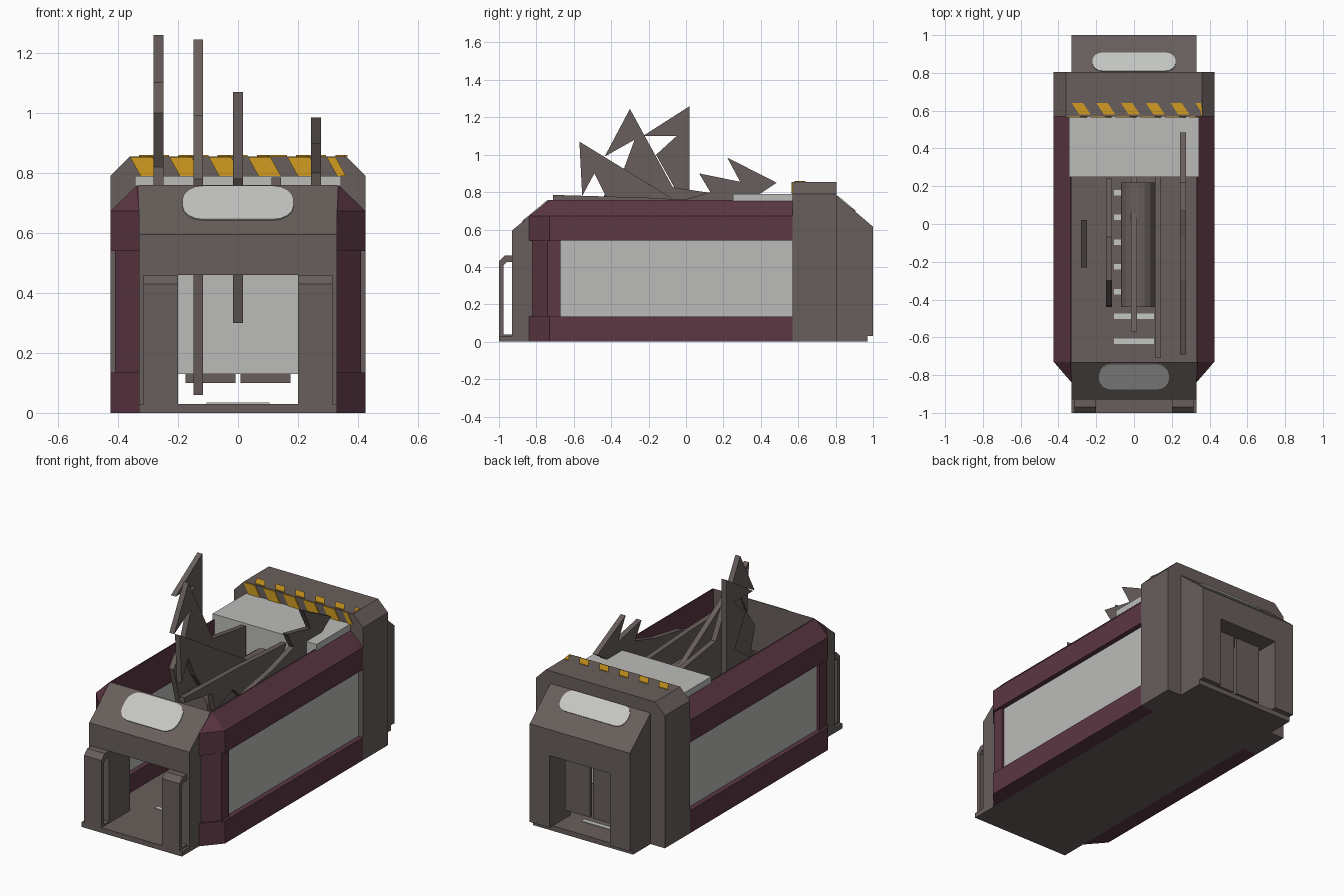
import bpy, bmesh, math

cube = bpy.data.objects.get("Cube")
if cube:
    bpy.data.objects.remove(cube, do_unlink=True)


def material(name, rgb):
    m = bpy.data.materials.new(name)
    m.use_nodes = True
    m.diffuse_color = (*rgb, 1)
    m.node_tree.nodes["Principled BSDF"].inputs["Base Color"].default_value = (*rgb, 1)
    return m


BROWN = material("brown metal", (0.138, 0.113, 0.106))
MAROON = material("maroon paint", (0.105, 0.038, 0.056))
GREY = material("pale grey panel", (0.50, 0.50, 0.485))
LIGHT = material("light lens", (0.56, 0.57, 0.55))
YELLOW = material("hazard yellow", (0.64, 0.33, 0.014))


def finish(bm, name, mat, mirror=False):
    bmesh.ops.recalc_face_normals(bm, faces=bm.faces)
    me = bpy.data.meshes.new(name)
    bm.to_mesh(me)
    bm.free()
    me.materials.append(mat)
    ob = bpy.data.objects.new(name, me)
    bpy.context.collection.objects.link(ob)
    if mirror:
        ob.modifiers.new("Mirror", 'MIRROR').use_axis = (True, False, False)
    return ob


def prism(name, pts, axis, lo, hi, mat, mirror=False):
    """Extrude a 2D outline along an axis; the outline uses the other two axes in order."""
    bm = bmesh.new()
    verts = []
    for p in pts:
        co = list(p)
        co.insert("xyz".index(axis), lo)
        verts.append(bm.verts.new(co))
    face = bm.faces.new(verts)
    out = bmesh.ops.extrude_face_region(bm, geom=[face])
    shift = [0, 0, 0]
    shift["xyz".index(axis)] = hi - lo
    bmesh.ops.translate(bm, vec=shift, verts=[g for g in out["geom"] if isinstance(g, bmesh.types.BMVert)])
    return finish(bm, name, mat, mirror)


def box(name, x, y, z, mat, mirror=False):
    return prism(name, [(x[0], y[0]), (x[1], y[0]), (x[1], y[1]), (x[0], y[1])], 'z', *z, mat, mirror)


# Floor with light strips
box("floor", (-0.33, 0.33), (-1, 0.97), (0, 0.03), BROWN)
for i in range(12):
    y = -0.62 + 0.131 * i
    box("floor_light", (-0.105, 0.105), (y - 0.014, y + 0.014), (0.03, 0.034), LIGHT)

# Maroon side frame
PLAN = [(0.33, 0.57), (0.425, 0.57), (0.425, -0.73), (0.33, -0.84)]
prism("bottom_rail", PLAN, 'z', 0, 0.135, MAROON, True)
prism("corner_pillar", [(0.33, -0.67), (0.41, -0.67), (0.41, -0.74), (0.33, -0.82)],
      'z', 0.13, 0.545, MAROON, True)
bm = bmesh.new()
for x, y in PLAN:
    for z in (0.54, 0.672):
        bm.verts.new((x, y, z))
for x, y in [(0.33, 0.57), (0.337, 0.57), (0.337, -0.73), (0.33, -0.73)]:
    bm.verts.new((x, y, 0.758))
bmesh.ops.convex_hull(bm, input=bm.verts)
bmesh.ops.dissolve_limit(bm, angle_limit=0.01, verts=bm.verts, edges=bm.edges)
finish(bm, "top_rail", MAROON, True)
box("side_panel", (0.36, 0.395), (-0.68, 0.575), (0.13, 0.545), GREY, True)

# Front doorway block
prism("front_lintel", [(-0.93, 0.46), (-0.93, 0.595), (-0.73, 0.76), (-0.73, 0.46)],
      'x', -0.33, 0.33, BROWN)
box("front_jamb", (0.2, 0.33), (-0.93, -0.73), (0, 0.46), BROWN, True)

# Bent guard brackets beside the front doorway
prism("front_bracket", [(-0.925, 0.03), (-1, 0.03), (-1, 0.43), (-0.97, 0.46), (-0.925, 0.46),
                        (-0.925, 0.425), (-0.96, 0.425), (-0.975, 0.41), (-0.975, 0.04), (-0.925, 0.04)],
      'x', 0.2, 0.315, BROWN, True)

# Rear chamfered band, rear doorway block and hanging doors
prism("rear_band", [(-0.425, 0), (-0.425, 0.79), (-0.36, 0.855), (0.36, 0.855), (0.425, 0.79), (0.425, 0),
                    (0.33, 0), (0.33, 0.74), (-0.33, 0.74), (-0.33, 0)], 'y', 0.57, 0.805, BROWN)
prism("rear_lintel", [(0.8, 0.46), (1, 0.46), (1, 0.615), (0.8, 0.785)], 'x', -0.33, 0.33, BROWN)
box("rear_jamb", (0.2, 0.33), (0.8, 1), (0.03, 0.46), BROWN, True)
box("rear_door", (0.009, 0.175), (0.87, 0.89), (0.1, 0.47), BROWN, True)


# Pill-shaped lamps on the sloping ends
def lamp(name, hw, hh, r, loc, tilt):
    pts = []
    for cx, cy, start in [(1, 1, 0), (-1, 1, 90), (-1, -1, 180), (1, -1, 270)]:
        for k in range(5):
            a = math.radians(start + 22.5 * k)
            pts.append((cx * (hw - r) + r * math.cos(a), cy * (hh - r) + r * math.sin(a)))
    ob = prism(name, pts, 'z', -0.003, 0.005, LIGHT)
    ob.location = loc
    ob.rotation_euler.x = tilt


lamp("front_lamp", 0.185, 0.088, 0.07, (0, -0.806, 0.6975), math.atan2(0.165, 0.2))
lamp("rear_lamp", 0.22, 0.064, 0.055, (0, 0.856, 0.7374), -math.atan2(0.17, 0.2))

# Hazard stripes on the band's front edge and top
for k in range(6):
    x = -0.36 + 0.131 * k
    w = min(0.075, 0.36 - x - 0.035)
    if w > 0.01:
        prism("hazard_front", [(x, 0.853), (x + w, 0.853), (x + w + 0.035, 0.79), (x + 0.035, 0.79)],
              'y', 0.564, 0.571, YELLOW)
    x = -0.33 + 0.131 * k
    w = min(0.06, 0.355 - x)
    prism("hazard_top", [(x, 0.64), (x + w, 0.64), (min(x + w + 0.04, 0.355), 0.58), (x + 0.04, 0.58)],
          'z', 0.854, 0.859, YELLOW)

# Pale cargo unit and drum inside
box("cargo_unit", (-0.343, 0.343), (0.25, 0.58), (0.13, 0.79), GREY)
R = 0.09
prism("drum", [(0.02 + R * math.cos(math.tau * i / 16), 0.6 + R * math.sin(math.tau * i / 16))
               for i in range(16)], 'y', -0.44, 0.22, BROWN)

# Torn metal shards, outlines in (y, z)
SHARDS = [
    (-0.265, [(0.02, 1.26), (-0.23, 1.10), (-0.05, 1.10), (-0.16, 1.0), (-0.06, 0.82),
              (-0.2, 0.72), (-0.1, 0.55), (0.02, 0.6)]),
    (-0.132, [(-0.30, 1.245), (-0.435, 0.99), (-0.275, 1.08), (-0.33, 0.93), (-0.44, 0.78),
              (-0.36, 0.5), (-0.3, 0.06), (-0.12, 0.45), (0.24, 0.6), (0.24, 0.78), (-0.07, 0.825)]),
    (0.0, [(-0.57, 1.07), (0.05, 0.69), (0.25, 0.57), (0.0, 0.46), (-0.2, 0.3), (-0.3, 0.6),
           (-0.43, 0.78), (-0.49, 0.90), (-0.555, 0.78)]),
    (0.128, [(-0.71, 0.785), (-0.2, 0.77), (0.25, 0.745), (0.18, 0.62), (0.05, 0.5), (-0.15, 0.56),
             (-0.25, 0.66), (-0.42, 0.6), (-0.45, 0.71), (-0.71, 0.755)]),
    (0.26, [(0.485, 0.85), (0.22, 0.985), (0.29, 0.855), (0.07, 0.90), (0.13, 0.80), (-0.07, 0.74),
            (-0.3, 0.7), (-0.69, 0.56), (-0.25, 0.52), (0.2, 0.6), (0.38, 0.78)]),
]
for x, outline in SHARDS:
    prism("torn_shard", outline, 'x', x - 0.016, x + 0.016, BROWN)
